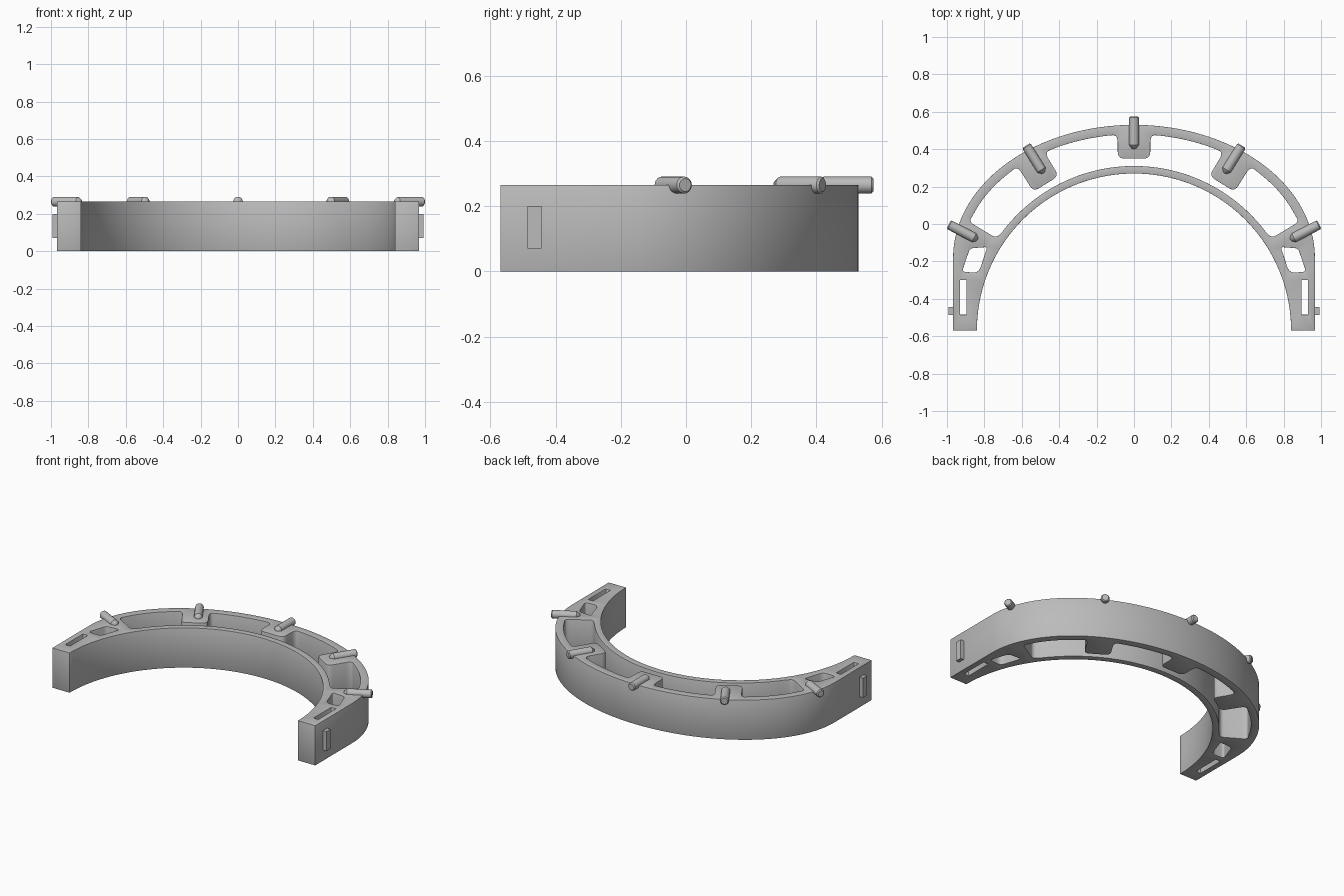
import bpy, bmesh
from math import sin, cos, pi, radians, sqrt, asin, atan2
from mathutils import Vector, Matrix

cube = bpy.data.objects.get("Cube")
if cube:
    bpy.data.objects.remove(cube, do_unlink=True)

HEIGHT = 0.265
FRONT = -0.57          # y of the two arm ends
MID = -0.18            # y where the outer curve turns into straight sides

grey = bpy.data.materials.new("light_grey")
grey.use_nodes = True
grey.diffuse_color = (0.5, 0.5, 0.5, 1)
grey.node_tree.nodes["Principled BSDF"].inputs["Base Color"].default_value = (0.5, 0.5, 0.5, 1)


def make_object(name, bm):
    bmesh.ops.recalc_face_normals(bm, faces=bm.faces)
    mesh = bpy.data.meshes.new(name)
    bm.to_mesh(mesh)
    bm.free()
    mesh.materials.append(grey)
    obj = bpy.data.objects.new(name, mesh)
    bpy.context.collection.objects.link(obj)
    return obj


def bevel_sharp(bm, size, segments=2):
    sharp = [e for e in bm.edges if len(e.link_faces) == 2 and e.calc_face_angle() > radians(40)]
    bmesh.ops.bevel(bm, geom=sharp, offset=size, segments=segments, profile=0.5,
                    affect='EDGES', loop_slide=False, clamp_overlap=True)


def rounded(corners, steps=6):
    """Closed outline from (x, y, corner radius) entries."""
    out = []
    for i, (x, y, r) in enumerate(corners):
        p = Vector((x, y))
        if r == 0:
            out.append(p)
            continue
        before = Vector(corners[i - 1][:2]) - p
        after = Vector(corners[(i + 1) % len(corners)][:2]) - p
        a = p + before.normalized() * min(r, before.length * 0.49)
        b = p + after.normalized() * min(r, after.length * 0.49)
        for k in range(steps + 1):
            t = k / steps
            out.append(a * (1 - t) ** 2 + p * 2 * t * (1 - t) + b * t * t)
    return out


def mirrored(points):
    return [Vector((-p.x, p.y)) for p in reversed(points)]


def ellipse_run(a, b, x0, x1, n):
    """Points on the upper ellipse from x0 to x1."""
    t0, t1 = asin(x0 / a), asin(x1 / a)
    return [(a * sin(t), MID + b * cos(t), 0)
            for t in (t0 + (t1 - t0) * k / n for k in range(n + 1))]


def circle_run(r, start, n):
    """Points on the inner circle from an angle up to the crown."""
    return [(r * cos(t), FRONT + r * sin(t), 0)
            for t in (start + (pi / 2 - start) * k / n for k in range(n + 1))]


# Outer outline: right half, then its mirror image
half = [Vector(p[:2]) for p in circle_run(0.84, 0, 40)][::-1]
half += [Vector((0.967, FRONT))]
half += [Vector(p[:2]) for p in ellipse_run(0.967, 0.71, 0, 0.967, 44)][::-1]
outline = half + mirrored(half)[1:-1]

# Long pocket between the walls, interrupted by three mounting tabs
pocket_half = [(0, 0.35, 0), (0.087, 0.35, 0.035), (0.087, 0.477, 0.045)]
pocket_half += ellipse_run(0.917, 0.66, 0.14, 0.43, 12)
pocket_half += [(0.478, 0.382, 0.04), (0.402, 0.257, 0.035), (0.538, 0.173, 0.035), (0.623, 0.309, 0.045)]
pocket_half += ellipse_run(0.917, 0.66, 0.665, 0.86, 12)
pocket_half += [(0.882, 0.012, 0.03), (0.737, -0.075, 0.025)]
pocket_half += circle_run(0.88, atan2(0.53, 0.70), 32)
pocket_left = [(-x, y, r) for x, y, r in reversed(pocket_half[1:-1])]
pocket = rounded(pocket_half + pocket_left)

# Arm openings: a rounded window and a narrow slot
window = rounded([(0.877, -0.13, 0.02), (0.785, -0.123, 0.015),
                  (0.83, -0.262, 0.035), (0.92, -0.255, 0.02)])
slot = [Vector((x, y)) for x, y in ((0.895, -0.30), (0.93, -0.30), (0.93, -0.485), (0.895, -0.485))]

# Frame: fill the outline around its openings and extrude it
bm = bmesh.new()
for loop in (outline, pocket, window, mirrored(window), slot, mirrored(slot)):
    verts = [bm.verts.new((p.x, p.y, 0)) for p in loop]
    for i, v in enumerate(verts):
        bm.edges.new((verts[i - 1], v))
bmesh.ops.remove_doubles(bm, verts=bm.verts, dist=0.0005)
bmesh.ops.triangle_fill(bm, edges=bm.edges, use_beauty=True, normal=(0, 0, 1))
new = bmesh.ops.extrude_face_region(bm, geom=bm.faces[:], use_keep_orig=True)["geom"]
bmesh.ops.translate(bm, vec=(0, 0, HEIGHT),
                    verts=[g for g in new if isinstance(g, bmesh.types.BMVert)])
bmesh.ops.recalc_face_normals(bm, faces=bm.faces)
bevel_sharp(bm, 0.007)
parts = [make_object("curved_frame", bm)]


# Pegs: turned pins lying on the top edge, pointing outward
def peg(name, x, y, dx, dy):
    L, r = 0.0875, 0.026
    profile = [(-L, 0), (-L + 0.004, 0.012), (-L + 0.022, r), (L - 0.006, r), (L, r - 0.006), (L, 0)]
    bm = bmesh.new()
    verts = [bm.verts.new((u, 0, v)) for u, v in profile]
    edges = [bm.edges.new(pair) for pair in zip(verts, verts[1:])]
    bmesh.ops.spin(bm, geom=verts + edges, cent=(0, 0, 0), axis=(1, 0, 0), angle=2 * pi, steps=20)
    bmesh.ops.remove_doubles(bm, verts=bm.verts, dist=0.0002)
    bm.transform(Matrix.Translation((x, y, HEIGHT)) @ Matrix.Rotation(atan2(dy, dx), 4, 'Z'))
    parts.append(make_object(name, bm))


peg("centre_peg", 0, 0.4875, 0, 1)
for side, s in (("left", 1), ("right", -1)):
    peg(side + "_middle_peg", s * 0.53, 0.345, s * 0.53, 0.85)
    peg(side + "_side_peg", s * 0.913, -0.043, s * 0.88, 0.46)
    # Small raised block on the outside of each arm
    bm = bmesh.new()
    bmesh.ops.create_cube(bm, size=1, matrix=Matrix.Translation((s * 0.971, -0.465, 0.135))
                          @ Matrix.Diagonal((0.04, 0.043, 0.13, 1)))
    parts.append(make_object(side + "_side_block", bm))

bpy.ops.object.select_all(action='DESELECT')
for obj in parts:
    obj.select_set(True)
bpy.context.view_layer.objects.active = parts[0]
bpy.ops.object.shade_smooth_by_angle(angle=radians(35))
